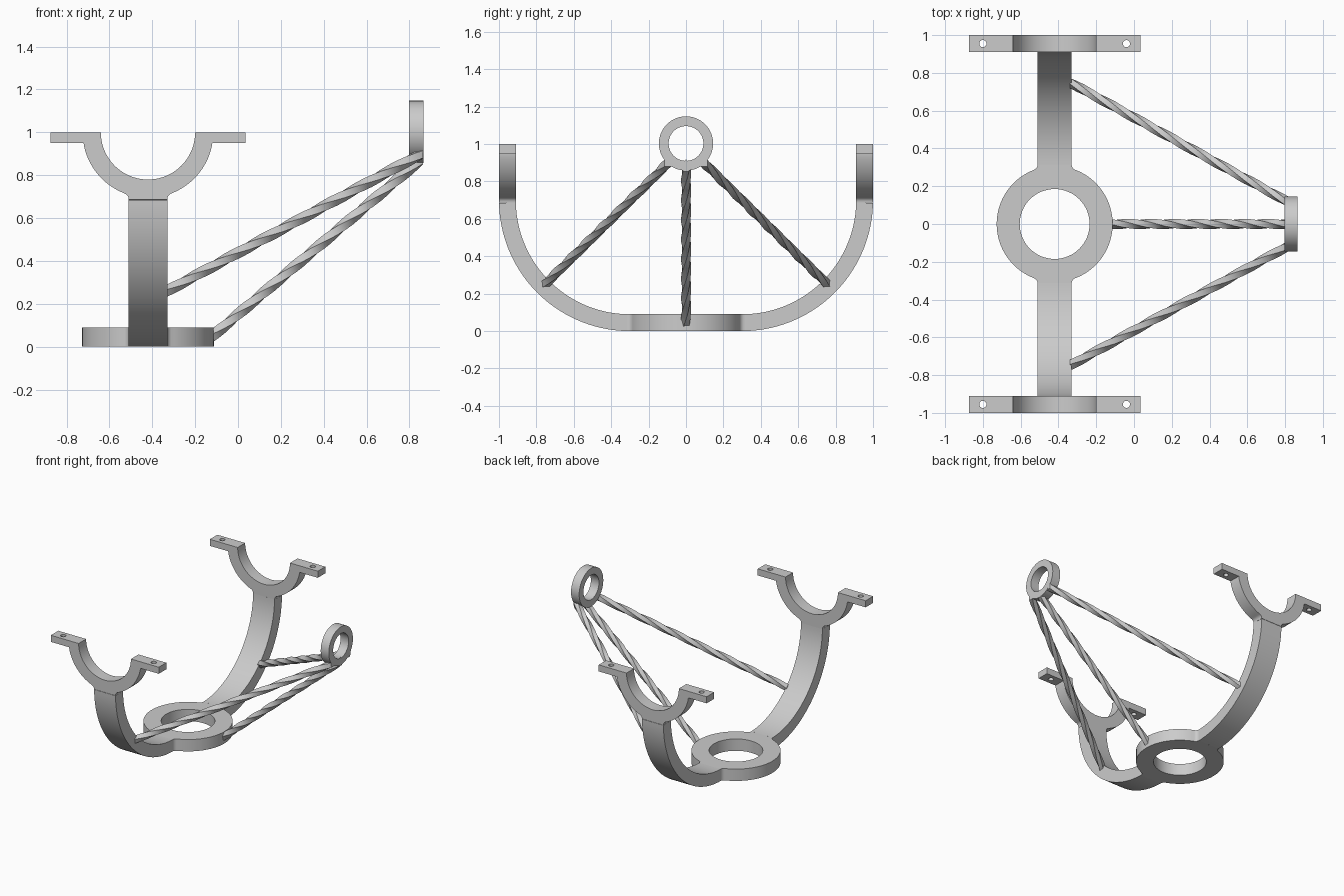
import bpy, bmesh
from math import sin, cos, pi, sqrt, asin, atan2, radians
from mathutils import Vector

if "Cube" in bpy.data.objects:
    bpy.data.objects.remove(bpy.data.objects["Cube"])

CX = -0.42      # centre line of the cradle
W, T = 0.09, 0.09   # strap half width, thickness


def finish(name, bm):
    bmesh.ops.recalc_face_normals(bm, faces=bm.faces)
    me = bpy.data.meshes.new(name)
    bm.to_mesh(me)
    bm.free()
    ob = bpy.data.objects.new(name, me)
    bpy.context.collection.objects.link(ob)
    return ob


def arc(r, a0, a1, n, c=(0, 0)):
    return [(c[0] + r * cos(a0 + (a1 - a0) * i / n),
             c[1] + r * sin(a0 + (a1 - a0) * i / n)) for i in range(n + 1)]


def circle(r, n, c=(0, 0)):
    return arc(r, 0, 2 * pi, n, c)[:-1]


def plate(name, loops, place, depth):
    """Fill 2D loops (outline plus holes) and extrude them."""
    bm = bmesh.new()
    for loop in loops:
        vs = [bm.verts.new(place(*p)) for p in loop]
        for i in range(len(vs)):
            bm.edges.new((vs[i - 1], vs[i]))
    bmesh.ops.triangle_fill(bm, use_beauty=True, use_dissolve=False, edges=bm.edges[:])
    ext = bmesh.ops.extrude_face_region(bm, geom=bm.faces[:], use_keep_orig=True)
    bmesh.ops.translate(bm, vec=Vector(depth),
                        verts=[g for g in ext["geom"] if isinstance(g, bmesh.types.BMVert)])
    return finish(name, bm)


def neck(r, start, f=0.03):
    """Right lower outline: round body, then a fillet into the strap."""
    h = sqrt((r + f) ** 2 - (W + f) ** 2)
    t = -atan2(h, W + f)
    return arc(r, start, t, 20) + arc(f, t + pi, pi, 6, (W + f, -h))[1:]


def mirror(pts):
    return [(-x, y) for x, y in reversed(pts)]


# base ring with filleted stubs
q = neck(0.307, 0)
half = (q + mirror(q))[:-1]
plate("base_ring", [half + [(-x, -y) for x, y in half], circle(0.185, 64)],
      lambda u, v: (CX + u, v, 0), (0, 0, T))

# half-round saddle outline
right = [(0.30, 0), (0.30, -0.05)] + neck(0.305, asin(-0.05 / 0.305))[1:]
saddle = arc(0.22, pi, 2 * pi, 40) + right + mirror(right)

for s, tag in ((-1, "front"), (1, "back")):
    y0 = -1 if s < 0 else 1 - T
    plate(tag + "_saddle", [saddle], lambda u, v: (CX + u, y0, 1 + v), (0, T, 0))

    # drilled mounting ears
    for e, side in ((-1, "left"), (1, "right")):
        ear = [(0.30, y0), (0.454, y0), (0.454, y0 + T), (0.30, y0 + T)]
        plate(f"{tag}_{side}_ear", [ear, circle(0.019, 24, (0.38, y0 + T / 2))],
              lambda u, v: (CX + e * u, v, 0.95), (0, 0, 0.05))

    # curved strap
    a0, a1 = radians(-88.8), radians(-1.2)
    outline = arc(0.70, a0, a1, 40) + arc(0.70 - T, a1, a0, 40)
    plate(tag + "_strap", [outline],
          lambda u, v: (CX - W, s * (0.30 + u), 0.70 + v), (2 * W, 0, 0))

# small upright ring
plate("end_ring", [circle(0.145, 64), circle(0.093, 64)],
      lambda u, v: (0.797, u, 1.003 + v), (0.068, 0, 0))


def strut(name, a, b, r=0.027, sides=5, segs=30, turns=1.6):
    """Twisted faceted rod whose ends are cut flat across x."""
    a, b = Vector(a), Vector(b)
    d = (b - a).normalized()
    n1 = d.cross(Vector((0, 1, 0))).normalized()
    n2 = d.cross(n1)
    bm = bmesh.new()
    rings = []
    for i in range(segs + 1):
        c = a.lerp(b, i / segs)
        ring = []
        for k in range(sides):
            t = 2 * pi * (k / sides + turns * i / segs)
            o = n1 * r * cos(t) + n2 * r * sin(t)
            ring.append(bm.verts.new(c + o - d * (o.x / d.x)))
        rings.append(ring)
    for lo, hi in zip(rings, rings[1:]):
        for k in range(sides):
            bm.faces.new((lo[k - 1], lo[k], hi[k], hi[k - 1]))
    bm.faces.new(rings[0])
    bm.faces.new(rings[-1])
    return finish(name, bm)


# three twisted struts
strut("front_strut", (-0.34, -0.75, 0.255), (0.864, -0.09, 0.905))
strut("back_strut", (-0.34, 0.75, 0.255), (0.864, 0.09, 0.905))
strut("middle_strut", (-0.125, 0, 0.045), (0.864, 0, 0.882))

# smooth round surfaces, crisp edges
bpy.ops.object.select_all(action='SELECT')
bpy.context.view_layer.objects.active = bpy.context.selected_objects[0]
bpy.ops.object.shade_smooth_by_angle(angle=radians(30))
